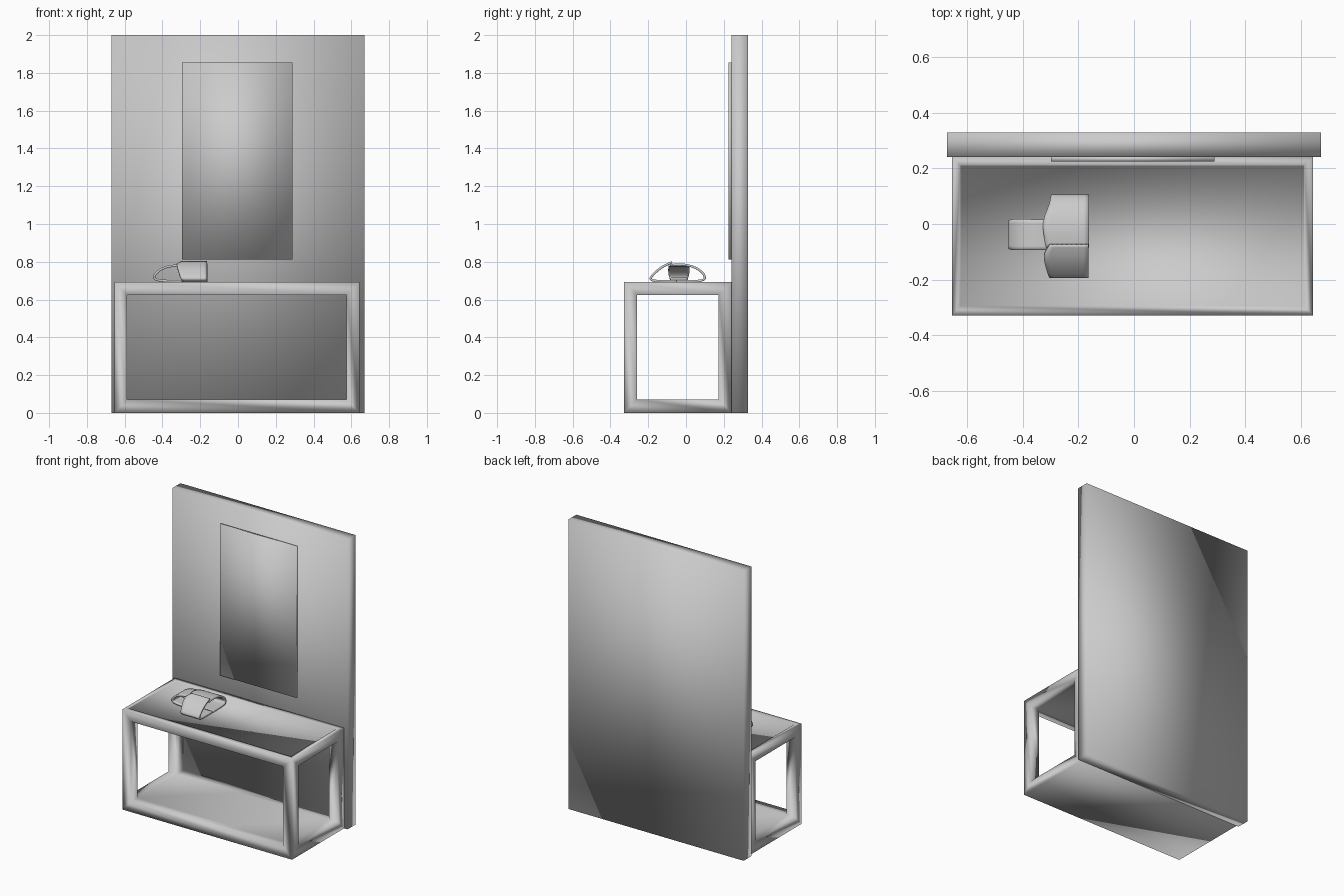
import bpy, bmesh

if "Cube" in bpy.data.objects:
    bpy.data.objects.remove(bpy.data.objects["Cube"])


def smooth(ob):
    ob.data.polygons.foreach_set("use_smooth", [True] * len(ob.data.polygons))


def box(name, x0, x1, y0, y1, z0, z1):
    bm = bmesh.new()
    bmesh.ops.create_cube(bm, size=1)
    for v in bm.verts:
        v.co = ((x0 + x1) / 2 + v.co.x * (x1 - x0),
                (y0 + y1) / 2 + v.co.y * (y1 - y0),
                (z0 + z1) / 2 + v.co.z * (z1 - z0))
    me = bpy.data.meshes.new(name)
    bm.to_mesh(me)
    bm.free()
    ob = bpy.data.objects.new(name, me)
    bpy.context.collection.objects.link(ob)
    return ob


def strap(name, rows, thickness=0.012):
    """Curved band through pairs of edge points, outer side up."""
    bm = bmesh.new()
    pairs = [(bm.verts.new(a), bm.verts.new([(i + j) / 2 for i, j in zip(a, b)]),
              bm.verts.new(b)) for a, b in rows]
    for p, q in zip(pairs, pairs[1:]):
        for i in range(2):
            bm.faces.new((p[i], p[i + 1], q[i + 1], q[i]))
    bm.normal_update()
    # the first row lies on the crown, so its normal must point up
    bm.faces.ensure_lookup_table()
    if bm.faces[0].normal.z < 0:
        bmesh.ops.reverse_faces(bm, faces=bm.faces[:])
    me = bpy.data.meshes.new(name)
    bm.to_mesh(me)
    bm.free()
    ob = bpy.data.objects.new(name, me)
    bpy.context.collection.objects.link(ob)
    smooth(ob)
    sub = ob.modifiers.new("round", 'SUBSURF')
    sub.levels = sub.render_levels = 2
    sub.boundary_smooth = 'PRESERVE_CORNERS'
    sol = ob.modifiers.new("thickness", 'SOLIDIFY')
    sol.thickness = thickness
    sol.offset = -1
    return ob


# wall panel and mirror
smooth(box("wall_panel", -0.67, 0.67, 0.241, 0.328, 0, 2))
smooth(box("mirror", -0.297, 0.288, 0.225, 0.241, 0.812, 1.855))

# table: open box frame with solid floor and slightly recessed top
table = box("table_frame", -0.653, 0.643, -0.328, 0.241, 0, 0.693)
cutters = [
    box("cut_sides", -1, 1, -0.26, 0.172, 0.072, 0.625),
    box("cut_front", -0.588, 0.575, -1, 1, 0.072, 0.625),
    box("cut_top", -0.622, 0.61, -0.293, 0.209, 0.688, 0.8),
]
for c in cutters:
    c.hide_render = True
    m = table.modifiers.new(c.name, 'BOOLEAN')
    m.operation = 'DIFFERENCE'
    m.solver = 'EXACT'
    m.object = c
bpy.context.view_layer.update()
dg = bpy.context.evaluated_depsgraph_get()
cut_mesh = bpy.data.meshes.new_from_object(table.evaluated_get(dg))
table.modifiers.clear()
table.data = cut_mesh
smooth(table)
for c in cutters:
    bpy.data.objects.remove(c)

# three-armed strap lying on the table top: rows are (y, z, left x),
# each arm curls under into a thin sole
back = [(-0.085, 0.788, -0.315), (-0.03, 0.793, -0.327), (0.02, 0.787, -0.327),
        (0.065, 0.770, -0.305), (0.100, 0.740, -0.298), (0.110, 0.714, -0.297),
        (0.095, 0.694, -0.295), (0.04, 0.691, -0.295), (-0.05, 0.691, -0.295)]
front = [(-0.076, 0.803, -0.302), (-0.11, 0.789, -0.327), (-0.145, 0.768, -0.32),
         (-0.178, 0.737, -0.31), (-0.199, 0.712, -0.303), (-0.185, 0.694, -0.297),
         (-0.13, 0.691, -0.295), (-0.04, 0.691, -0.295)]
strap("back_strap", [((x, y, z), (-0.162, y, z)) for y, z, x in back])
strap("front_strap", [((x, y, z), (-0.163, y, z)) for y, z, x in front])

# side arm: (x, z, half width)
arm = [(-0.30, 0.786, 0.055), (-0.35, 0.785, 0.055), (-0.39, 0.777, 0.055),
       (-0.43, 0.755, 0.057), (-0.455, 0.722, 0.052), (-0.445, 0.700, 0.045),
       (-0.40, 0.692, 0.045), (-0.28, 0.691, 0.045)]
strap("side_strap", [((x, -0.038 - w, z), (x, -0.038 + w, z)) for x, z, w in arm])
